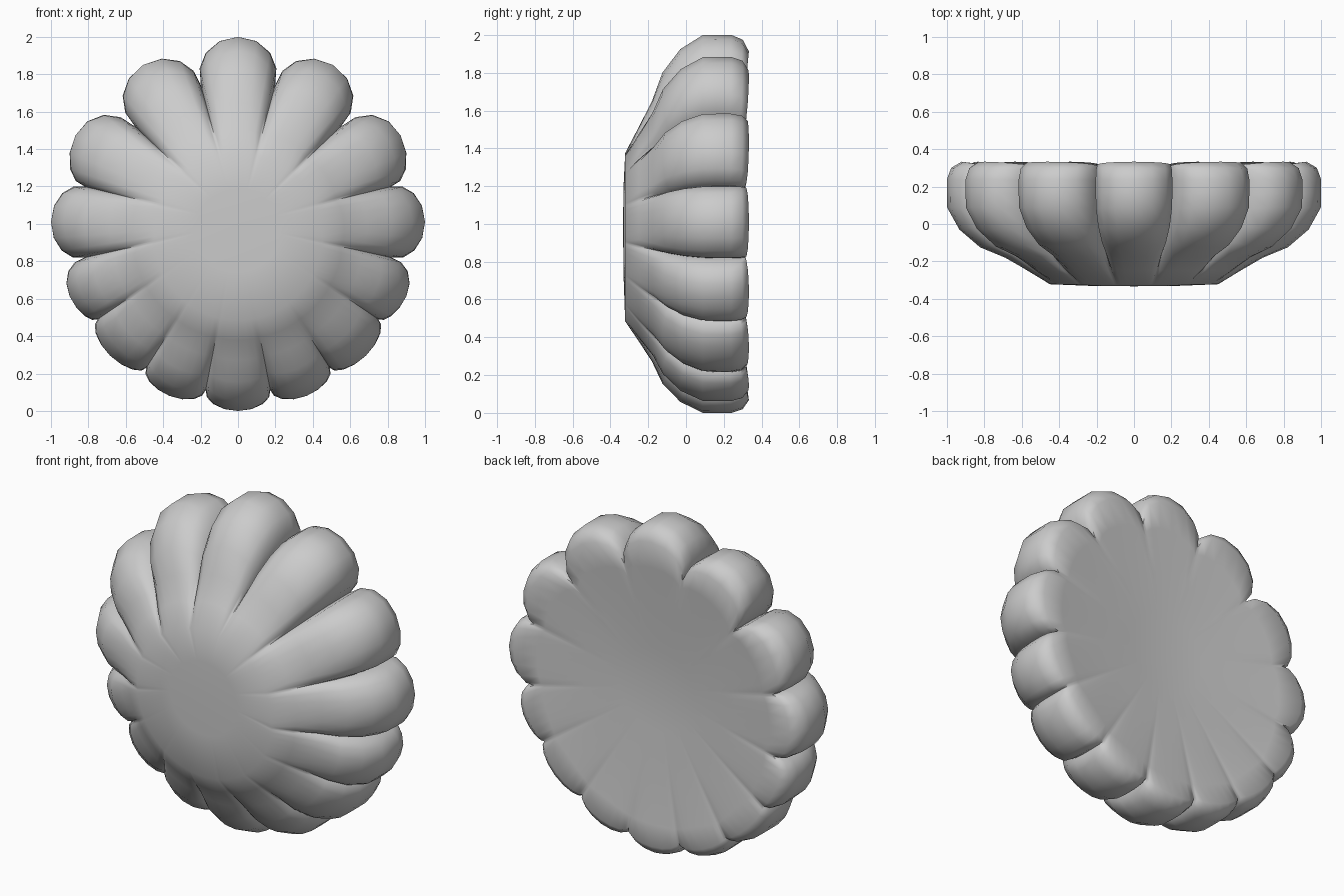
import bpy, bmesh, math

if "Cube" in bpy.data.objects:
    bpy.data.objects.remove(bpy.data.objects["Cube"])

# Scalloped cap: creases between lobes as (angle, radius), right half, bottom to top
CREASES = [(-79, .906), (-57.5, .913), (-34.2, .907), (-12.4, .842),
           (13.7, .844), (43.4, .757), (75, .768)]
# Lobe tip radii starting with the bottom lobe, going up the right side
TIPS = [1.0, .99, .982, .98, 1.0, .99, .99, 1.0]
STEPS = 8   # segments across each lobe

# Cross-sections from face edge to rim to back: (share of the way outwards, y)
LOBE = [(0, -.322), (.22, -.25), (.44, -.18), (.68, -.125), (.88, -.03), (1, .09),
        (1, .17), (1, .24), (.96, .30), (.86, .333), (.6, .315)]
CREASE = [(0, -.322), (.25, -.25), (.5, -.16), (.72, -.08), (.88, 0), (.97, .08),
          (1, .15), (1, .23), (.99, .285), (.95, .312), (.75, .31)]


def lerp(a, b, t):
    return a + (b - a) * t


# Mirror the creases and tips to the left half
creases = CREASES + [(180 - a, r) for a, r in reversed(CREASES)]
creases.append((creases[0][0] + 360, creases[0][1]))
tips = TIPS[1:] + TIPS[-2:0:-1] + TIPS[:1]

# Outline: angle, crease-line radius, outer radius and bulge for each column
columns = []
for (a0, r0), (a1, r1), tip in zip(creases, creases[1:], tips):
    for j in range(STEPS):
        p = math.pi * j / STEPS
        t = (1 - math.cos(p)) / 2
        bulge = math.sin(p)
        base = lerp(r0, r1, t)
        columns.append((math.radians(lerp(a0, a1, t)), lerp(base, tip, bulge), bulge))

bm = bmesh.new()
rings = []


def add_ring(points):
    """points: (angle, radius, y) for each column"""
    rings.append([bm.verts.new((r * math.cos(a), y, 1 + r * math.sin(a)))
                  for a, r, y in points])


def face_edge(a):
    return .445 - .07 * math.sin(a)


# Front disc
add_ring([(a, face_edge(a) * .5, -.331) for a, _, _ in columns])
# Scalloped side wall and rim
for (tl, yl), (tc, yc) in zip(LOBE, CREASE):
    add_ring([(a, lerp(face_edge(a), outer, lerp(tc, tl, b)), lerp(yc, yl, b))
              for a, outer, b in columns])
# Shallow dished back
for r, y in ((.48, .295), (.25, .275)):
    add_ring([(a, r, y) for a, _, _ in columns])

n = len(columns)
for lower, upper in zip(rings, rings[1:]):
    for i in range(n):
        k = (i + 1) % n
        bm.faces.new((lower[i], lower[k], upper[k], upper[i]))
# Close both centres
for ring, y in ((rings[0], -.333), (rings[-1], .265)):
    c = bm.verts.new((0, y, 1))
    for i in range(n):
        bm.faces.new((ring[i], ring[(i + 1) % n], c))
bmesh.ops.recalc_face_normals(bm, faces=bm.faces)

mesh = bpy.data.meshes.new("scalloped_cap")
bm.to_mesh(mesh)
bm.free()
cap = bpy.data.objects.new("scalloped_cap", mesh)
bpy.context.collection.objects.link(cap)

grey = bpy.data.materials.new("light_grey")
grey.diffuse_color = (.6, .6, .6, 1)
grey.use_nodes = True
grey.node_tree.nodes["Principled BSDF"].inputs["Base Color"].default_value = grey.diffuse_color
mesh.materials.append(grey)

bpy.context.view_layer.objects.active = cap
cap.select_set(True)
bpy.ops.object.shade_smooth_by_angle(angle=math.radians(60))
